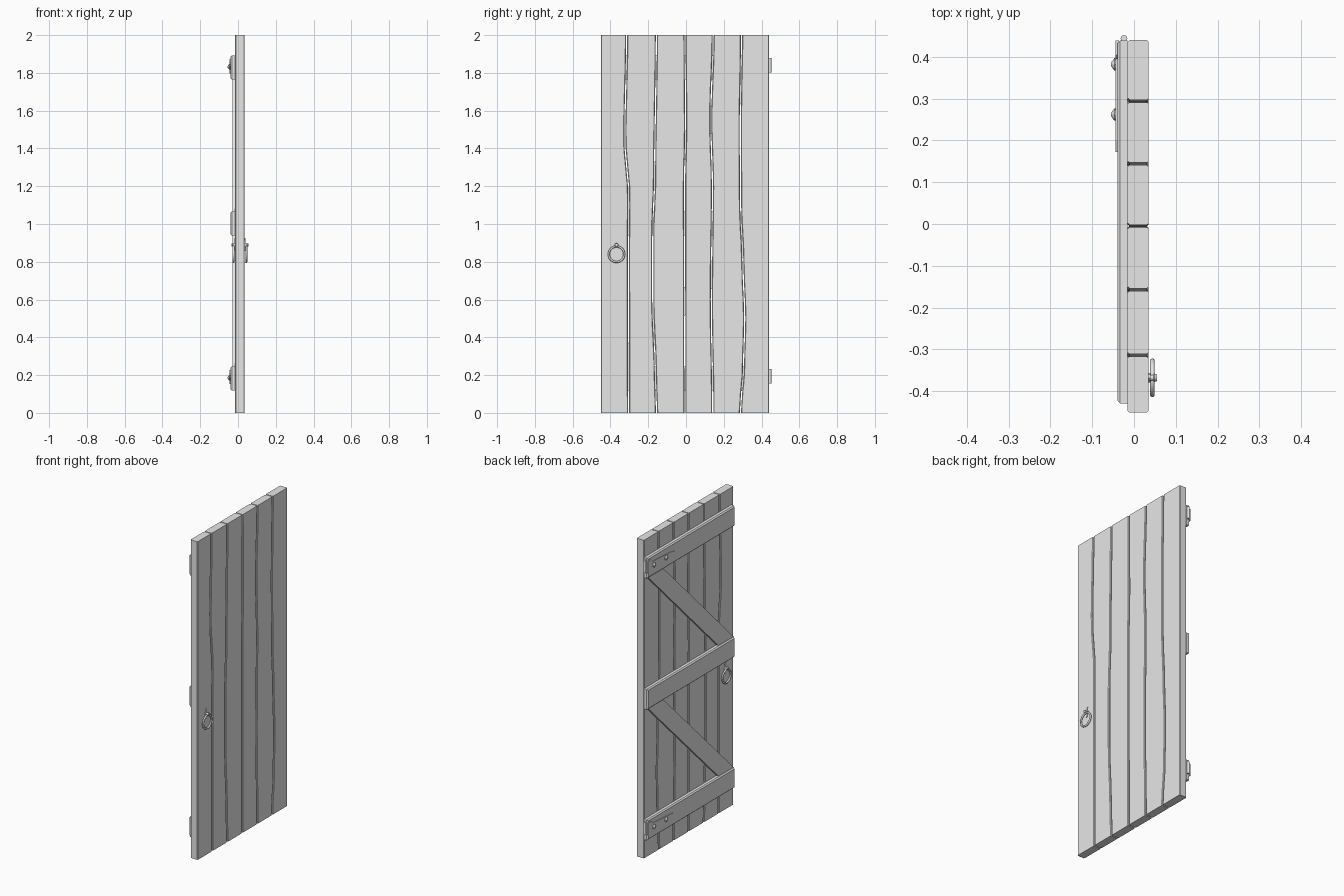
import bpy, bmesh, math
from mathutils import Matrix, Vector

if "Cube" in bpy.data.objects:
    bpy.data.objects.remove(bpy.data.objects["Cube"])

grey = bpy.data.materials.new("plain grey")
grey.diffuse_color = (0.8, 0.8, 0.8, 1)
grey.use_nodes = True
grey.node_tree.nodes["Principled BSDF"].inputs["Base Color"].default_value = grey.diffuse_color

XB, XF = -0.015, 0.035           # back and face of the planks


def finish(name, bm, smooth=None):
    bmesh.ops.recalc_face_normals(bm, faces=bm.faces[:])
    me = bpy.data.meshes.new(name)
    bm.to_mesh(me)
    bm.free()
    me.materials.append(grey)
    ob = bpy.data.objects.new(name, me)
    bpy.context.collection.objects.link(ob)
    if smooth:
        bpy.ops.object.select_all(action='DESELECT')
        bpy.context.view_layer.objects.active = ob
        ob.select_set(True)
        bpy.ops.object.shade_smooth_by_angle(angle=math.radians(smooth))
    return ob


def loft(bm, rings):
    """Skin a list of equal closed rings and cap both ends."""
    vs = [[bm.verts.new(p) for p in r] for r in rings]
    n = len(vs[0])
    for a, b in zip(vs, vs[1:]):
        for i in range(n):
            j = (i + 1) % n
            bm.faces.new((a[i], a[j], b[j], b[i]))
    bm.faces.new(vs[0])
    bm.faces.new(vs[-1][::-1])


def prism(name, pts, *xs):
    """Stack copies of a (y, z) outline at each x."""
    bm = bmesh.new()
    loft(bm, [[(x, y, z) for y, z in pts] for x in xs])
    return finish(name, bm)


def lathe(bm, profile, y, z, n=10):
    """Spin (radius, x) points round an axis along x."""
    loft(bm, [[(x, y + r * math.cos(2 * math.pi * i / n),
                z + r * math.sin(2 * math.pi * i / n)) for i in range(n)]
              for r, x in profile])


def smooth_at(keys, z):
    for (z0, a), (z1, b) in zip(keys, keys[1:]):
        if z0 <= z <= z1:
            t = (z - z0) / (z1 - z0)
            t = t * t * (3 - 2 * t)
            return a + (b - a) * t
    return keys[-1][1]


# Wavy joints between planks, as (z, y) from bottom to top
joints = [
    [(0, -0.451), (2, -0.451)],
    [(0, -0.304), (0.9, -0.305), (1.15, -0.303), (1.45, -0.324), (2, -0.314)],
    [(0, -0.156), (0.2, -0.162), (0.6, -0.176), (0.95, -0.176), (1.25, -0.166), (2, -0.157)],
    [(0, -0.006), (0.7, -0.007), (1.2, -0.008), (1.5, -0.002), (2, -0.005)],
    [(0, 0.142), (0.6, 0.134), (1.2, 0.140), (1.55, 0.131), (2, 0.144)],
    [(0, 0.288), (0.25, 0.305), (0.5, 0.311), (0.8, 0.301), (1.1, 0.289), (1.5, 0.287), (2, 0.294)],
    [(0, 0.440), (2, 0.440)],
]
STEPS = 20
for k in range(6):
    bm = bmesh.new()
    rings = []
    for s in range(STEPS + 1):
        z = 2 * s / STEPS
        a = smooth_at(joints[k], z) + (0.003 if k > 0 else 0)
        b = smooth_at(joints[k + 1], z) - (0.003 if k < 5 else 0)
        c = 0.004
        rings.append([(XB, a + c, z), (XB + c, a, z), (XF - c, a, z), (XF, a + c, z),
                      (XF, b - c, z), (XF - c, b, z), (XB + c, b, z), (XB, b - c, z)])
    loft(bm, rings)
    finish(f"plank_{k + 1}", bm, 30)

# Horizontal battens with chamfered outer edges
for name, zc in (("bottom", 0.182), ("middle", 1.003), ("top", 1.828)):
    bm = bmesh.new()
    rings = []
    for x, d in ((XB, 0), (-0.033, 0), (-0.040, 0.007)):
        y0, y1, h = -0.430 + d, 0.439 - d, 0.064 - d
        rings.append([(x, y0, zc - h), (x, y1, zc - h), (x, y1, zc + h), (x, y0, zc + h)])
    loft(bm, rings)
    finish(name + "_batten", bm)

# Diagonal braces, cut flush to the battens
for name, z0, z1 in (("lower", 0.246, 0.939), ("upper", 1.067, 1.764)):
    prism(name + "_brace", [(0.42, z1), (0.27, z1), (-0.43, z0), (-0.28, z0)], XB, -0.029)

# Strap hinges on the top and bottom battens
for name, zc in (("bottom", 0.19), ("top", 1.836)):
    prism(name + "_hinge_strap",
          [(0.439, zc - 0.038), (0.439, zc + 0.038), (0.405, zc + 0.038), (0.395, zc + 0.022),
           (0.20, zc + 0.010), (0.172, zc), (0.20, zc - 0.010), (0.395, zc - 0.022),
           (0.405, zc - 0.038)], -0.036, -0.044)
    bm = bmesh.new()
    for y in (0.382, 0.262):
        lathe(bm, [(0.014, -0.042), (0.015, -0.047), (0.004, -0.055)], y, zc - 0.004, 8)
    finish(name + "_hinge_studs", bm)
    bm = bmesh.new()
    bmesh.ops.create_cone(bm, cap_ends=True, segments=12, radius1=0.008, radius2=0.008, depth=0.076,
                          matrix=Matrix.Translation((-0.024, 0.444, zc + 0.004)))
    finish(name + "_hinge_pin", bm, 40)


def torus(bm, centre, R, r, axis, n=28, m=8):
    rot = Vector((0, 0, 1)).rotation_difference(Vector(axis)).to_matrix()
    rows = []
    for i in range(n):
        a = 2 * math.pi * i / n
        row = []
        for j in range(m):
            b = 2 * math.pi * j / m
            p = Vector(((R + r * math.cos(b)) * math.cos(a),
                        (R + r * math.cos(b)) * math.sin(a), r * math.sin(b)))
            row.append(bm.verts.new(rot @ p + Vector(centre)))
        rows.append(row)
    for i in range(n):
        for j in range(m):
            p, q = rows[i], rows[(i + 1) % n]
            bm.faces.new((p[j], q[j], q[(j + 1) % m], p[(j + 1) % m]))


# Ring handles on both sides of the door
HY, MID = -0.368, (XB + XF) / 2
for name, s in (("front", 1), ("back", -1)):
    def X(d):
        return MID + s * (XF - MID + d)
    bm = bmesh.new()
    torus(bm, (X(0.009), HY, 0.840), 0.041, 0.0055, (1, 0, 0))
    finish(name + "_ring", bm, 60)
    prism(name + "_ring_plate",
          [(HY - 0.005, 0.858), (HY + 0.005, 0.858), (HY + 0.011, 0.885), (HY + 0.005, 0.91),
           (HY + 0.008, 0.918), (HY, 0.926), (HY - 0.008, 0.918), (HY - 0.005, 0.91),
           (HY - 0.011, 0.885)], X(-0.002), X(0.004))
    bm = bmesh.new()
    lathe(bm, [(0.007, X(0)), (0.007, X(0.012)), (0.010, X(0.014)), (0.008, X(0.020))], HY, 0.889)
    finish(name + "_ring_stud", bm, 40)
